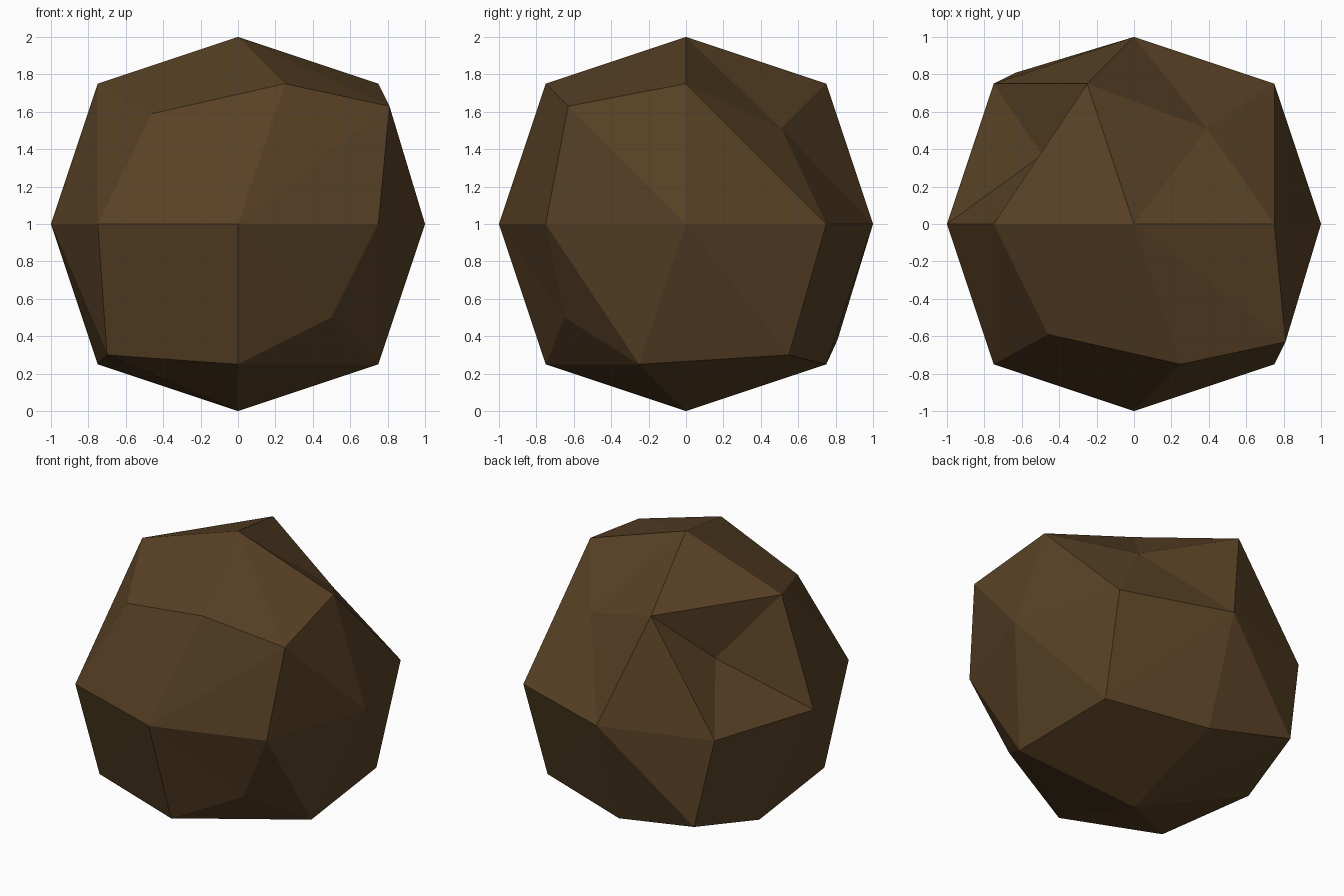
import bpy, bmesh
from mathutils import Vector

if "Cube" in bpy.data.objects:
    bpy.data.objects.remove(bpy.data.objects["Cube"])

# Rock: a rounded cube (face centres, edge midpoints, corners) with pushed corners
CORNERS = {
    (-1, -1, 1): (-.46, -.59, .59), (1, -1, 1): (.81, -.63, .63),
    (1, 1, 1): (.39, .51, .51), (-1, 1, 1): (-.49, .37, .37),
    (-1, -1, -1): (-.70, -.55, -.70), (1, -1, -1): (.50, -.65, -.50),
    (1, 1, -1): (.70, .55, -.70), (-1, 1, -1): (-.63, .81, -.62),
}
# Edge midpoints that slide along their edge
SLIDE = {(0, -1, 1): (.25, 0, 0), (0, 1, 1): (-.25, 0, 0),
         (1, 0, -1): (0, -.25, 0), (-1, 0, -1): (0, .25, 0)}
# Dented patches (corner, axis) folded between edge midpoints
DENTS = {((1, 1, 1), 0), ((-1, 1, 1), 1), ((-1, 1, 1), 2),
         ((1, -1, -1), 0), ((1, -1, -1), 2), ((-1, -1, 1), 0)}

bm = bmesh.new()
verts = {}


def vert(key):
    if key not in verts:
        n = sum(map(abs, key))
        if n == 3:
            p = Vector(CORNERS[key])
        else:
            p = Vector(key) * (1 if n == 1 else .75) + Vector(SLIDE.get(key, (0, 0, 0)))
        verts[key] = bm.verts.new(p + Vector((0, 0, 1)))
    return verts[key]


def keep(key, axes):
    return tuple(k if i in axes else 0 for i, k in enumerate(key))


# Three patches around every corner, each folded along one diagonal
for corner in CORNERS:
    for a in range(3):
        b, c = (a + 1) % 3, (a + 2) % 3
        mid, e1 = vert(keep(corner, (a,))), vert(keep(corner, (a, b)))
        tip, e2 = vert(corner), vert(keep(corner, (a, c)))
        if (corner, a) in DENTS:
            tris = ((mid, e1, e2), (e1, tip, e2))
        else:
            tris = ((mid, e1, tip), (mid, tip, e2))
        for t in tris:
            bm.faces.new(t)
bmesh.ops.recalc_face_normals(bm, faces=bm.faces)

mesh = bpy.data.meshes.new("rock")
bm.to_mesh(mesh)
bm.free()
rock = bpy.data.objects.new("rock", mesh)
bpy.context.collection.objects.link(rock)

mat = bpy.data.materials.new("dark brown stone")
mat.diffuse_color = (.100, .054, .019, 1)
mat.use_nodes = True
mat.node_tree.nodes["Principled BSDF"].inputs["Base Color"].default_value = mat.diffuse_color
mesh.materials.append(mat)
